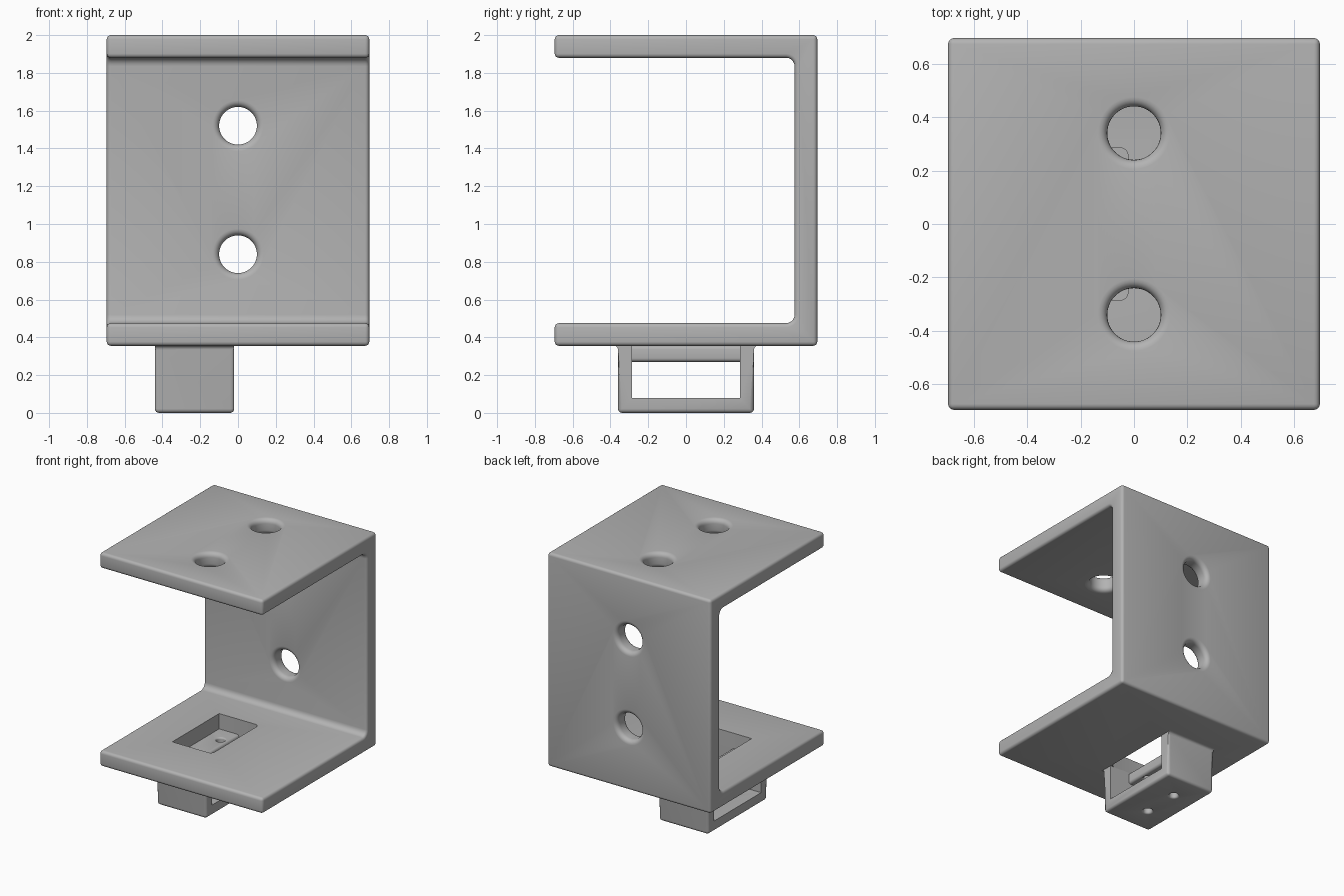
import bpy, bmesh
from math import pi, sin, cos, radians
from mathutils import Matrix, Vector

if "Cube" in bpy.data.objects:
    bpy.data.objects.remove(bpy.data.objects["Cube"], do_unlink=True)

# Single grey plastic
GREY = (0.45, 0.45, 0.45, 1)
grey = bpy.data.materials.new("grey plastic")
grey.use_nodes = True
grey.diffuse_color = GREY
grey.node_tree.nodes["Principled BSDF"].inputs["Base Color"].default_value = GREY


def make(name, bm):
    bmesh.ops.recalc_face_normals(bm, faces=bm.faces)
    mesh = bpy.data.meshes.new(name)
    bm.to_mesh(mesh)
    bm.free()
    mesh.materials.append(grey)
    obj = bpy.data.objects.new(name, mesh)
    bpy.context.collection.objects.link(obj)
    return obj


def prism(name, profile, x0, x1, radius=0, rounded=lambda mid: True):
    """Extrude a (y, z) profile along x and round the chosen sharp edges."""
    bm = bmesh.new()
    face = bm.faces.new([bm.verts.new((x0, y, z)) for y, z in profile])
    out = bmesh.ops.extrude_face_region(bm, geom=[face])
    moved = [v for v in out["geom"] if isinstance(v, bmesh.types.BMVert)]
    bmesh.ops.translate(bm, verts=moved, vec=(x1 - x0, 0, 0))
    bmesh.ops.recalc_face_normals(bm, faces=bm.faces)
    if radius:
        sharp = [e for e in bm.edges if e.calc_face_angle(0) > 0.6
                 and rounded((e.verts[0].co + e.verts[1].co) / 2)]
        bmesh.ops.bevel(bm, geom=sharp, offset=radius, segments=4,
                        profile=0.5, affect="EDGES")
    return make(name, bm)


def box_profile(y, z0, z1):
    return [(-y, z0), (y, z0), (y, z1), (-y, z1)]


def arc(cy, cz, r, start, end, n=5):
    angles = [radians(start + (end - start) * i / n) for i in range(n + 1)]
    return [(cy + r * cos(a), cz + r * sin(a)) for a in angles]


def flared_cutter(centre, axis, radius, flare, thickness):
    """Round hole cutter whose two mouths widen in a quarter-round."""
    half = thickness / 2
    mouth = [(radius + flare - flare * sin(a), half - flare + flare * cos(a))
             for a in [pi / 2 * i / 5 for i in range(6)]]
    mouth = [(radius + flare - flare * cos(i * pi / 10), half - flare + flare * sin(i * pi / 10))
             for i in range(6)]
    mouth.append((radius + flare, half + 0.02))
    rings = [(r, -h) for r, h in reversed(mouth)] + mouth
    bm = bmesh.new()
    n = 48
    loops = [[bm.verts.new((r * cos(2 * pi * i / n), r * sin(2 * pi * i / n), h))
              for i in range(n)] for r, h in rings]
    for a, b in zip(loops, loops[1:]):
        for i in range(n):
            j = (i + 1) % n
            bm.faces.new((a[i], a[j], b[j], b[i]))
    bm.faces.new(loops[0])
    bm.faces.new(loops[-1])
    turn = Vector((0, 0, 1)).rotation_difference(Vector(axis)).to_matrix().to_4x4()
    bm.transform(Matrix.Translation(centre) @ turn)
    return make("hole_cutter", bm)


def cut(obj, cutters):
    bpy.context.view_layer.objects.active = obj
    for cutter in cutters:
        cutter.hide_render = True
        mod = obj.modifiers.new("cut", "BOOLEAN")
        mod.operation, mod.solver, mod.object = "DIFFERENCE", "EXACT", cutter
        bpy.ops.object.modifier_apply(modifier=mod.name)
        bpy.data.objects.remove(cutter, do_unlink=True)


UP, BACK = (0, 0, 1), (0, 1, 0)
W, T = 0.695, 0.12           # half width and wall thickness
BASE, TOP = 0.355, 2.0       # bracket bottom and top
INNER = W - T
FILLET = 0.045

# Three-sided bracket with filleted inner corners
c_profile = [(-W, BASE), (W, BASE), (W, TOP), (-W, TOP), (-W, TOP - T)]
c_profile += arc(INNER - FILLET, TOP - T - FILLET, FILLET, 90, 0)
c_profile += arc(INNER - FILLET, BASE + T + FILLET, FILLET, 0, -90)
c_profile += [(-W, BASE + T)]
bracket = prism("bracket", c_profile, -W, W, 0.022)

# Mounting holes in the top and back, and the pocket opening in the lower plate
holes = [flared_cutter((0, y, TOP - T / 2), UP, 0.1, 0.035, T) for y in (-0.34, 0.34)]
holes += [flared_cutter((0, W - T / 2, z), BACK, 0.1, 0.035, T) for z in (0.84, 1.52)]
pocket = prism("pocket_cutter", box_profile(0.285, 0.3, 0.6), -0.36, -0.022, 0.03,
               lambda m: abs(m.z - 0.45) < 0.01 and m.x > -0.1)
cut(bracket, holes + [pocket])

# U-shaped holder hanging under the plate, flared where it meets it
outer, inner, flare = 0.36, 0.285, 0.02
right_side = [(outer, 0)] + arc(outer + flare, BASE - flare, flare, 180, 90, 4)
right_side += [(outer + flare, BASE + 0.004), (inner, BASE + 0.004), (inner, 0.08)]
left_side = [(-y, z) for y, z in reversed(right_side)]
holder = prism("holder_frame", right_side + left_side, -0.44, -0.02, 0.022,
               lambda m: abs(m.y) > 0.34 and m.z < 0.3 or m.z < 0.01)

# Screw shelf between the holder walls
shelf = prism("screw_shelf", box_profile(inner + 0.003, 0.27, BASE + 0.002), -0.44, -0.19, 0.02,
              lambda m: abs(m.y) < 0.1 and (m.x > -0.3 or m.z < 0.3))

# Matching screw holes through holder floor and shelf
SCREW_X = -0.25
cut(holder, [flared_cutter((SCREW_X, y, 0.04), UP, 0.032, 0.015, 0.08) for y in (-0.145, 0.145)])
cut(shelf, [flared_cutter((SCREW_X, y, 0.3135), UP, 0.032, 0.012, 0.087) for y in (-0.145, 0.145)])

# Smooth the rounded edges, keep flat faces crisp
for part in (bracket, holder, shelf):
    bpy.ops.object.select_all(action="DESELECT")
    part.select_set(True)
    bpy.context.view_layer.objects.active = part
    bpy.ops.object.shade_smooth_by_angle(angle=radians(30))
